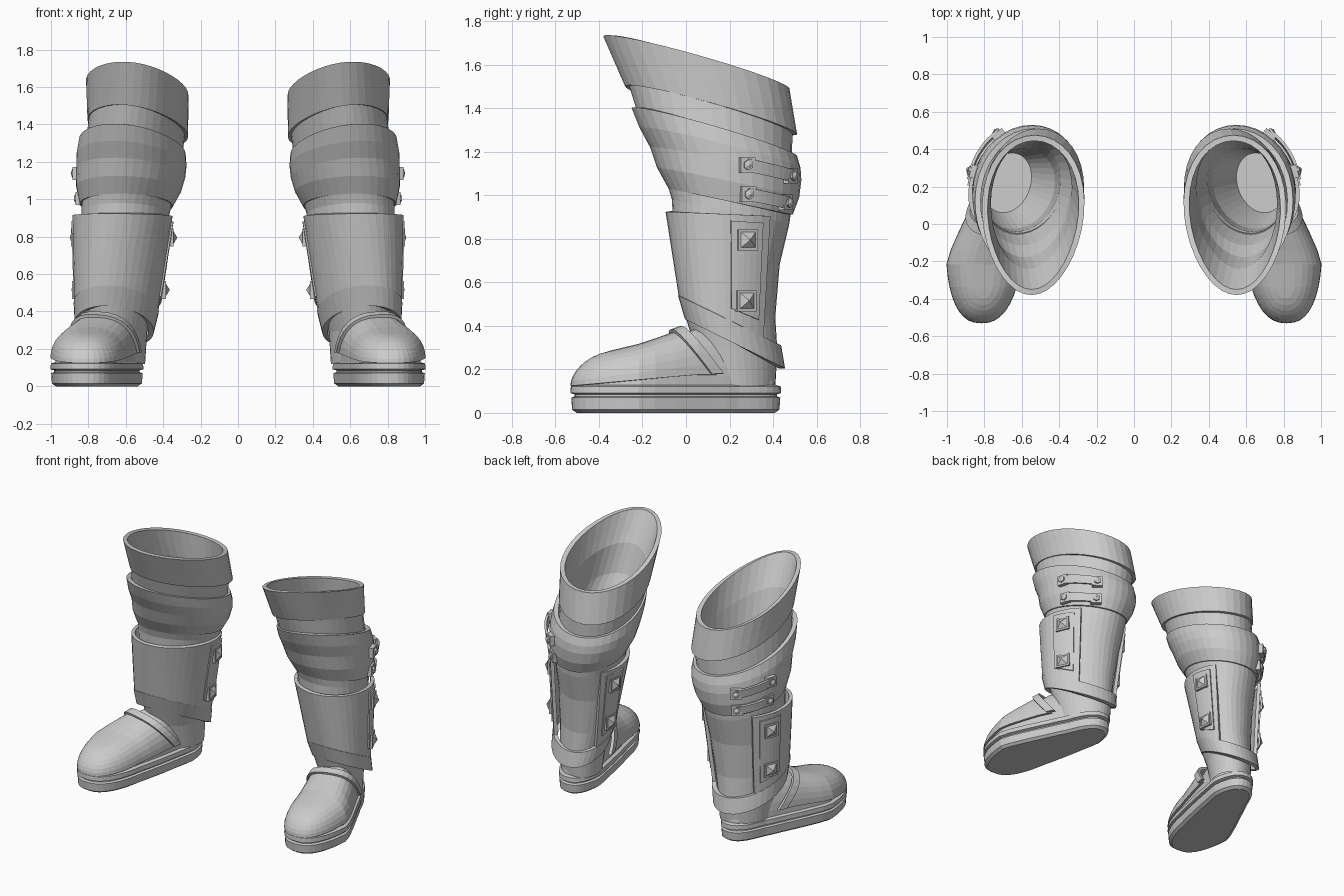
import bpy, bmesh
from math import sin, cos, pi, radians
from mathutils import Vector, Matrix

if "Cube" in bpy.data.objects:
    bpy.data.objects.remove(bpy.data.objects["Cube"])

N = 36


def finish(name, bm, solid=0.0):
    """Turn a bmesh of the right boot part into a mirrored pair."""
    bmesh.ops.remove_doubles(bm, verts=bm.verts, dist=0.0005)
    bmesh.ops.recalc_face_normals(bm, faces=bm.faces)
    me = bpy.data.meshes.new(name)
    bm.to_mesh(me)
    bm.free()
    ob = bpy.data.objects.new(name, me)
    bpy.context.collection.objects.link(ob)
    if solid:
        m = ob.modifiers.new("Thickness", 'SOLIDIFY')
        m.thickness, m.offset = solid, 0
    ob.modifiers.new("Pair", 'MIRROR').use_axis = (True, False, False)
    return ob


def loft_bm(rings, closed=True, cap_start=False, cap_end=False):
    bm = bmesh.new()
    vs = [[bm.verts.new(p) for p in r] for r in rings]
    n = len(rings[0])
    for a, b in zip(vs, vs[1:]):
        for i in range(n if closed else n - 1):
            j = (i + 1) % n
            bm.faces.new((a[i], a[j], b[j], b[i]))
    if cap_start:
        bm.faces.new(vs[0])
    if cap_end:
        bm.faces.new(vs[-1])
    return bm


def table(pts, y):
    if y <= pts[0][0]:
        return pts[0][1]
    for (a, va), (b, vb) in zip(pts, pts[1:]):
        if y <= b:
            return va + (vb - va) * (y - a) / (b - a)
    return pts[-1][1]


# Leg section: inner x, outer x, front y, back y, front z, back z, outward skew, egg, side tilt
def at(s, deg, off=0.0):
    xi, xo, yf, yb, zf, zb, skew, egg, tilt = s
    c, q = cos(radians(deg)), sin(radians(deg))
    rx, ry = (xo - xi) / 2 + off, (yb - yf) / 2 + off
    x = c * rx * (1 + egg * q) - skew * ry * q
    return Vector(((xi + xo) / 2 + x, (yf + yb) / 2 + ry * q,
                   (zf + zb) / 2 + (zb - zf) / 2 * q + tilt * c * rx))


def ring(s, off=0.0):
    return [at(s, 360 * i / N, off) for i in range(N)]


def arc(s, a, b, off=0.0, n=8):
    return [at(s, a + (b - a) * i / n, off) for i in range(n + 1)]


def mix(s, t, k):
    return tuple(a + (b - a) * k for a, b in zip(s, t))


cuff_top = (.268, .812, -.38, .475, 1.73, 1.49, .02, .12, .13)
cuff_bot = (.272, .805, -.28, .51, 1.50, 1.28, .07, .10, .13)
slv_top = (.287, .795, -.27, .49, 1.53, 1.31, .07, .10, .13)
slv_bot = (.305, .82, -.208, .485, 1.33, 1.13, .08, .06, .10)
calf_top = (.285, .85, -.25, .51, 1.40, 1.18, .08, .08, .10)
calf_mid = (.285, .865, -.165, .53, 1.22, 1.07, .08, .05, .06)
calf_bot = (.35, .845, -.08, .49, 1.03, .91, .10, 0, 0)
leg = [(.37, .835, -.065, .475, .98, .87, .12, 0, 0),
       (.40, .83, -.05, .43, .72, .68, .15, 0, 0),
       (.45, .82, -.01, .41, .47, .44, .2, 0, 0)]
ankle = [(.49, .80, .04, .42, .30, .28, .2, 0, 0),
         (.50, .785, .09, .41, .12, .12, .2, 0, 0)]
floor = (.55, .80, .06, .38, .45, .44, .15, 0, 0)
shin_top = (.355, .88, -.09, .48, .925, .90, .12, 0, 0)
shin_low = (.435, .867, -.03, .43, .54, .31, .2, 0, 0)
shin_bot = (.46, .863, .0, .45, .43, .205, .2, 0, 0)

# Leg layers, from the lining outwards
finish("lining", loft_bm([ring(cuff_top, -.03)] + [ring(s, -.03) for s in (slv_top, slv_bot)]
                         + [ring(calf_mid, -.05)] + [ring(s, -.025) for s in leg[:2]]
                         + [ring(floor)], cap_end=True))
finish("leg_sleeve", loft_bm([ring(slv_top), ring(slv_bot), ring(calf_mid, -.03)]
                             + [ring(s) for s in leg + ankle]))
finish("top_cuff", loft_bm([ring(cuff_bot, -.03), ring(cuff_bot),
                            ring(mix(cuff_bot, cuff_top, .5)), ring(cuff_top), ring(cuff_top, -.03)]))
finish("calf_cuff", loft_bm([ring(calf_top, -.03), ring(calf_top),
                             ring(mix(calf_top, calf_mid, .5), .006), ring(calf_mid),
                             ring(mix(calf_mid, calf_bot, .5), .01), ring(calf_bot), ring(calf_bot, -.03)]))

# Shin guard, open at the back, and the band around the ankle
finish("shin_guard", loft_bm([arc(mix(shin_top, shin_low, k / 4), 138, 402, -.008, 28)
                              for k in range(5)], closed=False), .024)
finish("ankle_band", loft_bm([ring(shin_low, -.02), ring(shin_low, .007),
                              ring(shin_bot, .005), ring(shin_bot, -.025)]))


def block(bm, p, nrm, w, h, base, tip, sides=4):
    """Plate with a raised tip, facing along nrm."""
    z = nrm.normalized()
    x = Vector((0, 0, 1)).cross(z).normalized()
    m = Matrix((x, z.cross(x), z)).transposed()

    def poly(k, d):
        return [bm.verts.new(p + m @ Vector((cos(a) * w * k, sin(a) * h * k, d)))
                for a in [2 * pi * (i + .5) / sides for i in range(sides)]]
    rows = [poly(1, -.02), poly(1, base), poly(.75, base), poly(.08, tip)]
    for a, b in zip(rows, rows[1:]):
        for i in range(sides):
            j = (i + 1) % sides
            bm.faces.new((a[i], a[j], b[j], b[i]))
    bm.faces.new(rows[0])
    bm.faces.new(rows[-1])


def normal(s, deg):
    t = at(s, deg + 2) - at(s, deg - 2)
    return Vector((t.y, -t.x, 0))


# Stud panels and pyramid studs on both sides of the guard
studs = bmesh.new()
for side, (a, b) in (("outer", (2, 33)), ("inner", (147, 178))):
    finish(side + "_stud_panel", loft_bm([arc(mix(shin_top, shin_low, k), a, b, .004, 5)
                                          for k in (.06, .35, .65, .88)], closed=False), .018)
    for k in (.22, .76):
        s, d = mix(shin_top, shin_low, k), (a + b) / 2
        block(studs, at(s, d, .008), normal(s, d), .068, .068, .014, .038)
finish("pyramid_studs", studs)

# Two riveted straps on the outer side of the calf cuff
plates, rivets = bmesh.new(), bmesh.new()
for i, k in enumerate((.02, .73)):
    rows = [arc(mix(calf_mid, calf_bot, k + d), 16, 56, .022, 8) for d in (-.16, .16)]
    finish("calf_strap_%d" % (i + 1), loft_bm(rows, closed=False), .016)
    for d in (16, 56):
        s = mix(calf_mid, calf_bot, k)
        block(plates, at(s, d, .012), normal(s, d), .05, .05, .014, .016)
        block(rivets, at(s, d, .024), normal(s, d), .024, .024, .014, .022, 6)
finish("strap_plates", plates)
finish("rivets", rivets)

# Foot outline, matched left and right of a bent centre line
CENTRE = [(-.52, .815), (-.2, .80), (.1, .70), (.25, .65), (.43, .63)]
WIDTH = [(-.52, .20), (-.2, .205), (.1, .168), (.43, .16)]
HEIGHT = [(-.55, .105), (-.45, .137), (-.2, .197), (-.05, .25), (.03, .29), (.15, .29), (.3, .2), (.45, .12)]
M = 44


def foot(off, shrink=1.0):
    pts = []
    for i in range(M):
        f = 2 * pi * i / M
        c, s = cos(f), sin(f)
        y = -.047 - (.48 + off) * abs(c) ** .82 * (1 if c > 0 else -1)
        w = (table(WIDTH, y) + off) * abs(s) ** .82 * (1 if s > 0 else -1)
        sy = min(max(y, -.34), .27)
        cx = table(CENTRE, sy)
        x = table(CENTRE, y) + w
        pts.append((cx + (x - cx) * shrink, sy + (y - sy) * shrink, y))
    return pts


def dome(off, lift=0.0):
    rings = []
    for k in range(9):
        t = pi / 2 * k / 8
        row = []
        for x, y, y0 in foot(off, max(cos(t), 0) ** .74):
            base = .12 + lift * min(max((y0 + .56) / .6, 0), 1)
            top = .12 + table(HEIGHT, y) + off
            row.append(Vector((x, y, base + (top - base) * sin(t))))
        rings.append(row)
    return loft_bm(rings)


def cut(bm, d, keep_front):
    n = Vector((-.16, .76, .63))
    bmesh.ops.bisect_plane(bm, geom=bm.verts[:] + bm.edges[:] + bm.faces[:],
                           plane_co=n * (d / n.length_squared), plane_no=n,
                           clear_outer=keep_front, clear_inner=not keep_front)


# Sole with a groove below the welt
SOLE = [(-.025, 0), (-.004, .015), (0, .07), (-.016, .076), (-.016, .085), (.004, .091), (.002, .122), (-.03, .130)]
finish("sole", loft_bm([[(x, y, z) for x, y, _ in foot(o)] for o, z in SOLE],
                       cap_start=True, cap_end=True))

# Shoe upper, toe cap and instep strap
finish("shoe_upper", dome(-.022))
cap = dome(-.004, .055)
cut(cap, .08, True)
finish("toe_cap", cap, .016)
strap = dome(.009, .06)
cut(strap, .108, True)
cut(strap, .062, False)
finish("instep_strap", strap, .022)
